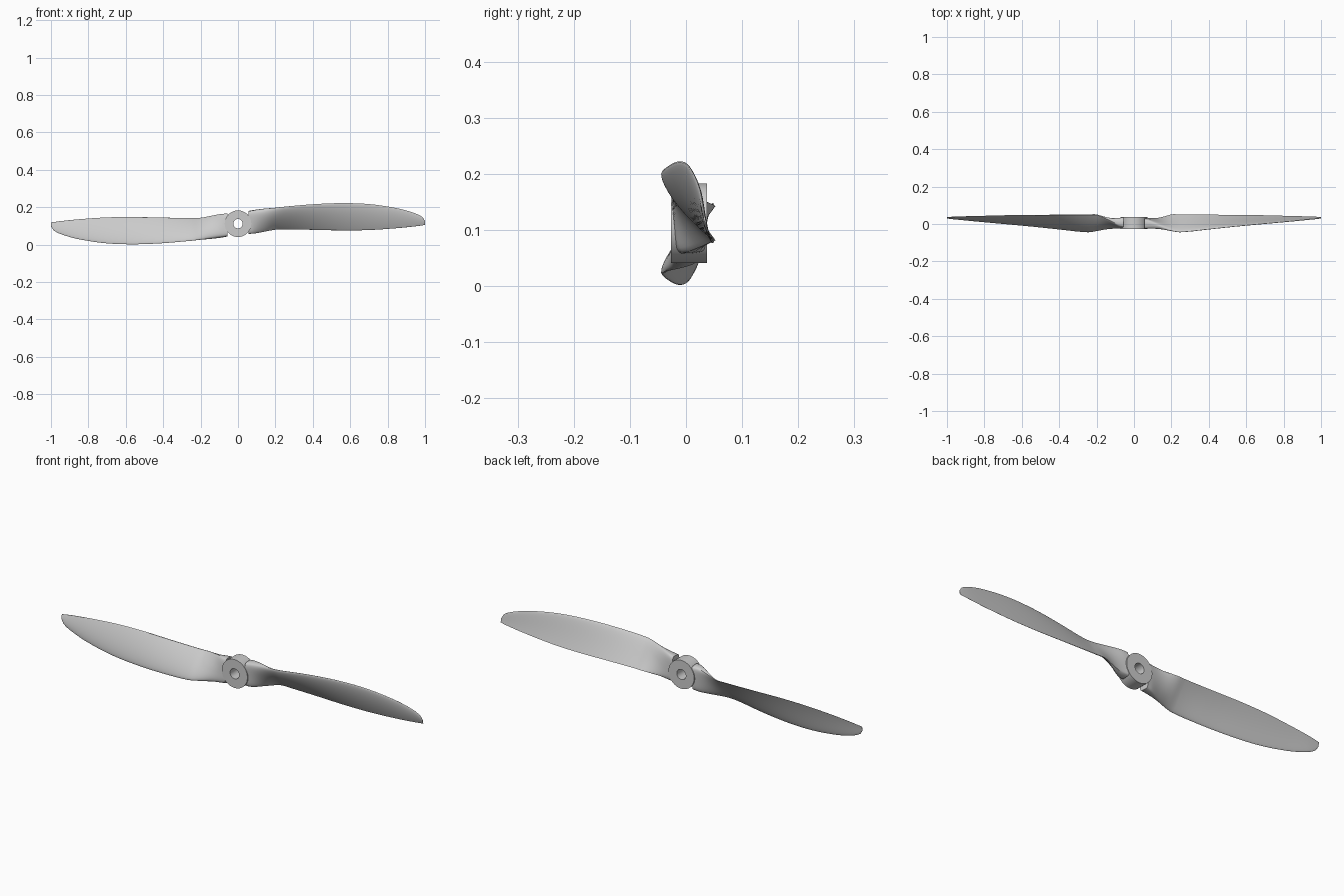
import bpy, bmesh, math
from mathutils import Vector

if "Cube" in bpy.data.objects:
    bpy.data.objects.remove(bpy.data.objects["Cube"])

CZ = 0.112  # height of the shaft axis

# Blade stations: x, leading edge y z, trailing edge y z, thickness, root bluntness
STATIONS = [
    (0.055, 0.000, 0.180, 0.010, 0.058, 0.056, 1.0),
    (0.085, -0.003, 0.185, 0.012, 0.060, 0.050, 0.9),
    (0.14, -0.018, 0.191, 0.030, 0.070, 0.034, 0.4),
    (0.20, -0.036, 0.197, 0.050, 0.080, 0.022, 0.0),
    (0.25, -0.043, 0.203, 0.050, 0.081, 0.018, 0.0),
    (0.40, -0.028, 0.216, 0.049, 0.079, 0.015, 0.0),
    (0.55, -0.012, 0.222, 0.048, 0.076, 0.013, 0.0),
    (0.70, 0.002, 0.217, 0.046, 0.078, 0.011, 0.0),
    (0.85, 0.016, 0.195, 0.042, 0.088, 0.009, 0.0),
    (0.94, 0.025, 0.170, 0.040, 0.097, 0.007, 0.0),
    (0.985, 0.029, 0.148, 0.038, 0.103, 0.005, 0.0),
    (1.0, 0.032, 0.126, 0.037, 0.106, 0.003, 0.0),
]
HALF = 16  # points along each face of the section


def refine(rows, steps):
    """Catmull-Rom style smoothing with x as the parameter."""
    def slope(i):
        a, b = rows[max(i - 1, 0)], rows[min(i + 1, len(rows) - 1)]
        return [(q - p) / (b[0] - a[0]) for p, q in zip(a, b)]
    out = []
    for i in range(len(rows) - 1):
        a, b, h = rows[i], rows[i + 1], rows[i + 1][0] - rows[i][0]
        ma, mb = slope(i), slope(i + 1)
        for k in range(steps):
            t = k / steps
            row = [(2*t**3 - 3*t*t + 1) * a[j] + (t**3 - 2*t*t + t) * h * ma[j]
                   + (3*t*t - 2*t**3) * b[j] + (t**3 - t*t) * h * mb[j] for j in range(7)]
            row[0] = a[0] + h * t
            row[6] = min(max(row[6], 0), 1)
            out.append(row)
    return out + [list(rows[-1])]


def section(row):
    """Closed airfoil loop, blunt near the root."""
    x, ly, lz, ty, tz, thick, blunt = row
    le, te = Vector((x, ly, lz)), Vector((x, ty, tz))
    chord = te - le
    n = Vector((0, chord.z, -chord.y)).normalized()  # points to the front
    pts = []
    for k in range(2 * HALF):
        a = math.pi * k / HALF
        u = (1 - math.cos(a)) / 2
        side = 1 if k < HALF else -1
        foil = 5 * (0.2969*math.sqrt(u) - 0.126*u - 0.3516*u*u + 0.2843*u**3 - 0.1015*u**4)
        foil += 0.05 * u
        block = 0.5 * max(0, 1 - abs(2*u - 1)**5) ** 0.2
        half = thick * (foil * (1 - blunt) + block * blunt)
        camber = 0.03 * chord.length * 4 * u * (1 - u) * (1 - blunt)
        pts.append(le + chord * u + n * (camber + side * half))
    return pts


def make_object(name, bm, angle):
    bmesh.ops.recalc_face_normals(bm, faces=bm.faces)
    me = bpy.data.meshes.new(name)
    bm.to_mesh(me)
    bm.free()
    ob = bpy.data.objects.new(name, me)
    bpy.context.collection.objects.link(ob)
    bpy.ops.object.select_all(action='DESELECT')
    ob.select_set(True)
    bpy.context.view_layer.objects.active = ob
    bpy.ops.object.shade_smooth_by_angle(angle=math.radians(angle))
    return ob


def blade(name, sign):
    """sign -1 turns the blade half a revolution about the shaft."""
    bm = bmesh.new()
    rings = []
    for row in refine(STATIONS, 5):
        rings.append([bm.verts.new((sign * p.x, p.y, CZ + sign * (p.z - CZ)))
                      for p in section(row)])
    m = 2 * HALF
    for r, s in zip(rings, rings[1:]):
        for k in range(m):
            bm.faces.new((r[k], r[(k + 1) % m], s[(k + 1) % m], s[k]))
    bm.faces.new(rings[0])
    bm.faces.new(rings[-1])
    return make_object(name, bm, 40)


blade("right_blade", 1)
blade("left_blade", -1)

# Hub: bored cylinder swept from a rectangular profile
bm = bmesh.new()
N = 64
profile = [(0.025, -0.027), (0.071, -0.027), (0.071, 0.037), (0.025, 0.037)]
rings = [[bm.verts.new((r * math.cos(2*math.pi*i/N), y, CZ + r * math.sin(2*math.pi*i/N)))
          for r, y in profile] for i in range(N)]
for i in range(N):
    a, b = rings[i], rings[(i + 1) % N]
    for k in range(4):
        bm.faces.new((a[k], a[(k + 1) % 4], b[(k + 1) % 4], b[k]))
make_object("hub", bm, 30)
